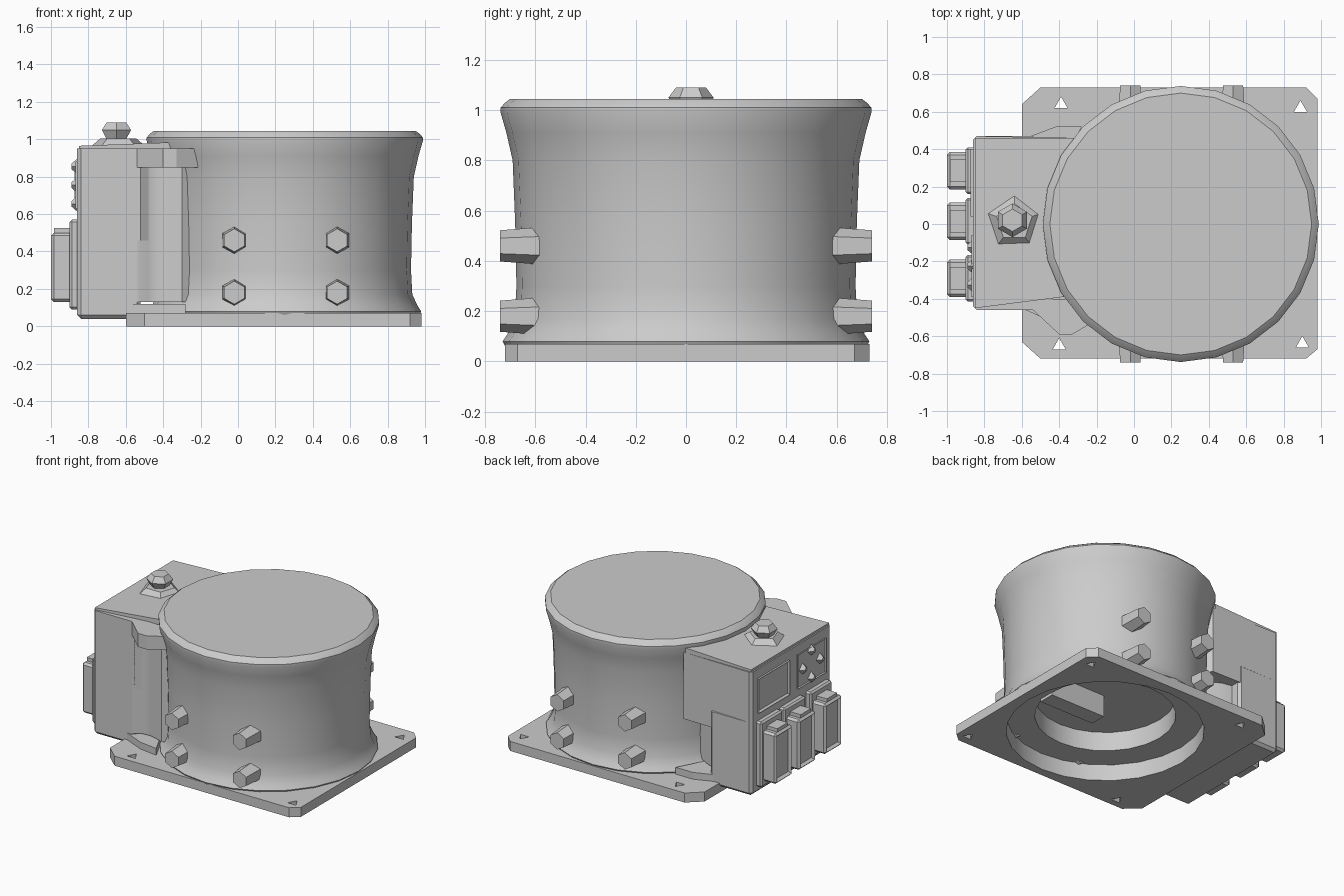
import bpy, bmesh, math
from mathutils import Matrix, Vector

cube = bpy.data.objects.get("Cube")
if cube:
    bpy.data.objects.remove(cube, do_unlink=True)

grey = bpy.data.materials.new("plain grey")
grey.use_nodes = True
COLOUR = (0.6, 0.6, 0.6, 1)
grey.diffuse_color = COLOUR
grey.node_tree.nodes["Principled BSDF"].inputs["Base Color"].default_value = COLOUR

CX = 0.25  # drum axis


def finish(name, bm, smooth=None):
    bmesh.ops.recalc_face_normals(bm, faces=bm.faces)
    mesh = bpy.data.meshes.new(name)
    bm.to_mesh(mesh)
    bm.free()
    mesh.materials.append(grey)
    ob = bpy.data.objects.new(name, mesh)
    bpy.context.collection.objects.link(ob)
    if smooth:
        bpy.ops.object.select_all(action="DESELECT")
        ob.select_set(True)
        bpy.context.view_layer.objects.active = ob
        bpy.ops.object.shade_smooth_by_angle(angle=math.radians(smooth))
    return ob


def prism(name, outline, z0, z1, smooth=None):
    bm = bmesh.new()
    face = bm.faces.new([bm.verts.new((x, y, z0)) for x, y in outline])
    top = bmesh.ops.extrude_face_region(bm, geom=[face])["geom"]
    for v in top:
        if isinstance(v, bmesh.types.BMVert):
            v.co.z = z1
    return finish(name, bm, smooth)


def box(name, lo, hi, bevel=0.0, inset=None):
    lo, hi = Vector(lo), Vector(hi)
    bm = bmesh.new()
    bmesh.ops.create_cube(bm, size=1)
    for v in bm.verts:
        v.co = (lo + hi) / 2 + v.co * (hi - lo)
    if bevel:
        bmesh.ops.bevel(bm, geom=bm.edges[:], offset=bevel, segments=1, affect="EDGES")
    if inset:
        bm.normal_update()
        outer = min(bm.faces, key=lambda f: f.calc_center_median().x)
        bmesh.ops.inset_individual(bm, faces=[outer], thickness=inset, depth=-0.02)
    return finish(name, bm)


def cone(name, sides, r1, r2, depth, matrix):
    bm = bmesh.new()
    bmesh.ops.create_cone(bm, cap_ends=True, segments=sides, radius1=r1,
                          radius2=r2, depth=depth, matrix=matrix)
    return finish(name, bm)


def lathe(name, profile, steps, smooth):
    bm = bmesh.new()
    verts = [bm.verts.new((CX + r, 0, z)) for r, z in profile]
    edges = [bm.edges.new(pair) for pair in zip(verts, verts[1:])]
    bmesh.ops.spin(bm, geom=verts + edges, cent=(CX, 0, 0), axis=(0, 0, 1),
                   angle=math.tau, steps=steps, use_duplicate=False)
    bmesh.ops.remove_doubles(bm, verts=bm.verts, dist=0.0005)
    return finish(name, bm, smooth)


# Mounting plate with clipped corners, centre opening and screw holes
plate = prism("base_plate", [(-0.6, -0.63), (-0.5, -0.72), (0.92, -0.72), (0.98, -0.67),
                             (0.98, 0.67), (0.92, 0.73), (-0.5, 0.73), (-0.6, 0.64)], 0, 0.07)
cutters = [cone("opening_cutter", 24, 0.66, 0.66, 0.4, Matrix.Translation((CX, 0, 0)))]
for x, y in [(-0.39, 0.64), (0.89, 0.62), (0.9, -0.64), (-0.4, -0.65)]:
    cutters.append(cone("hole_cutter", 3, 0.04, 0.04, 0.4, Matrix.Translation((x, y, 0))))
bpy.context.view_layer.objects.active = plate
for cutter in cutters:
    mod = plate.modifiers.new("cut", "BOOLEAN")
    mod.operation = "DIFFERENCE"
    mod.solver = "EXACT"
    mod.object = cutter
    bpy.ops.object.modifier_apply(modifier=mod.name)
    bpy.data.objects.remove(cutter, do_unlink=True)

# Drum body with flared foot, flared rim and a stepped hollow underneath
lathe("drum_body", [(0, 0.26), (0.47, 0.26), (0.47, 0.12), (0.66, 0.12), (0.66, 0.004),
                    (0.69, 0.004), (0.73, 0.08), (0.71, 0.11), (0.682, 0.17), (0.675, 0.3),
                    (0.68, 0.55), (0.69, 0.8), (0.715, 0.91), (0.738, 0.99), (0.738, 1.01),
                    (0.72, 1.03), (0.70, 1.045), (0, 1.045)], 24, 35)
box("inner_rib", (0.27, -0.11, 0.1), (0.72, 0.01, 0.28))

# Control housing beside the drum
box("housing_lower", (-0.86, -0.46, 0.04), (-0.52, 0.47, 0.6), 0.02)
prism("housing_upper", [(-0.86, -0.44), (-0.84, -0.46), (-0.52, -0.46), (-0.3, -0.3),
                        (-0.2, 0.3), (-0.3, 0.46), (-0.84, 0.47), (-0.86, 0.45)], 0.46, 0.95)
prism("housing_column", [(-0.56, -0.46), (-0.52, -0.46), (-0.48, -0.43), (-0.42, -0.425),
                         (-0.36, -0.44), (-0.3, -0.46), (-0.2, -0.4), (-0.3, 0.3),
                         (-0.45, 0.38), (-0.56, 0.4)], 0.13, 0.9, 40)
prism("column_foot", [(-0.58, -0.46), (-0.42, -0.53), (-0.28, -0.55), (-0.45, -0.2),
                      (-0.45, 0.2), (-0.28, 0.52), (-0.42, 0.52), (-0.58, 0.46)], 0.06, 0.12)
prism("side_clip", [(-0.54, -0.46), (-0.4, -0.59), (-0.33, -0.59), (-0.21, -0.52),
                    (-0.21, -0.4), (-0.5, -0.4)], 0.85, 0.95)

# Sloping lid of the housing
bm = bmesh.new()
bmesh.ops.create_cube(bm, size=1)
for v in bm.verts:
    right, back, up = v.co.x > 0, v.co.y > 0, v.co.z > 0
    v.co.x = -0.32 if right else -0.85
    v.co.y = (0.46 if back else -0.45) * (0.85 if right and not back else 1)
    v.co.z = (0.985 if right else 0.965) if up else 0.93
finish("housing_lid", bm)

# Cap on the lid
cone("cap_seat", 5, 0.15, 0.1, 0.04, Matrix.Translation((-0.64, 0.01, 0.985)))
cone("cap_neck", 6, 0.06, 0.09, 0.05, Matrix.Translation((-0.65, 0.02, 1.025)))
cone("cap_top", 6, 0.09, 0.06, 0.04, Matrix.Translation((-0.65, 0.02, 1.07)))

# Three plug sockets on the end
for y in (0.285, 0.015, -0.29):
    box("socket_flange", (-0.9, y - 0.125, 0.09), (-0.84, y + 0.125, 0.57), 0.012)
    box("plug_socket", (-1.0, y - 0.1, 0.13), (-0.88, y + 0.1, 0.5), 0.015, 0.02)
    box("socket_key", (-0.985, y - 0.06, 0.48), (-0.88, y + 0.06, 0.525))

# Display window and diamond keypad
box("display_window", (-0.875, 0.04, 0.63), (-0.85, 0.4, 0.88), 0, 0.02)
box("keypad_panel", (-0.87, -0.39, 0.63), (-0.85, -0.06, 0.88), 0, 0.012)
for dy, dz in [(0.1, 0), (-0.1, 0), (0, 0.1), (0, -0.1)]:
    cone("keypad_button", 4, 0.05, 0.015, 0.04,
         Matrix.Translation((-0.87, -0.225 + dy, 0.755 + dz)) @ Matrix.Rotation(-math.pi / 2, 4, "Y"))

# Bolts on both flanks of the drum
for side in (-1, 1):
    for x in (-0.02, 0.53):
        for z in (0.18, 0.46):
            cone("side_bolt", 6, 0.075, 0.062, 0.17,
                 Matrix.Translation((x, side * 0.655, z))
                 @ Matrix.Rotation(-side * math.pi / 2, 4, "X"))
